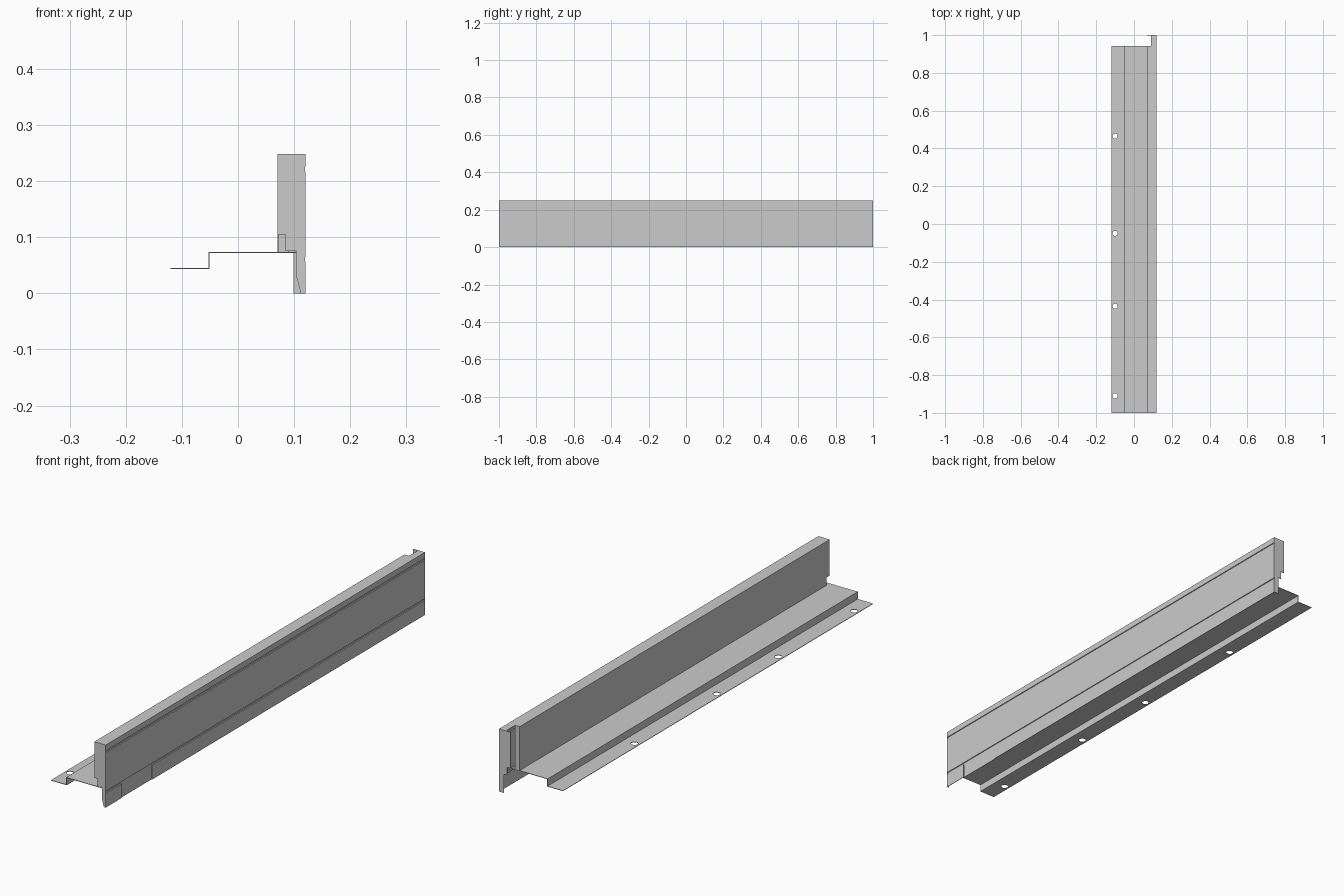
import bpy, bmesh
from mathutils import Vector

if "Cube" in bpy.data.objects:
    bpy.data.objects.remove(bpy.data.objects["Cube"])

T = 0.002  # sheet thickness


def make_object(name, bm):
    mesh = bpy.data.meshes.new(name)
    bm.to_mesh(mesh)
    bm.free()
    ob = bpy.data.objects.new(name, mesh)
    bpy.context.collection.objects.link(ob)
    return ob


def sheet(name, pts, y0, y1):
    """Open x/z profile swept along y, thickened inwards."""
    bm = bmesh.new()
    a = [bm.verts.new((x, y0, z)) for x, z in pts]
    b = [bm.verts.new((x, y1, z)) for x, z in pts]
    for i in range(len(pts) - 1):
        bm.faces.new((a[i], a[i + 1], b[i + 1], b[i]))
    ob = make_object(name, bm)
    mod = ob.modifiers.new("thickness", "SOLIDIFY")
    mod.thickness, mod.offset, mod.use_even_offset = T, -1, True
    return ob


def plate(name, pts, y0, y1):
    """Closed x/z outline extruded along y."""
    bm = bmesh.new()
    face = bm.faces.new([bm.verts.new((x, y0, z)) for x, z in pts])
    ext = bmesh.ops.extrude_face_region(bm, geom=[face])
    verts = [v for v in ext["geom"] if isinstance(v, bmesh.types.BMVert)]
    bmesh.ops.translate(bm, verts=verts, vec=Vector((0, y1 - y0, 0)))
    bmesh.ops.recalc_face_normals(bm, faces=bm.faces)
    return make_object(name, bm)


def box(name, x0, x1, y0, y1, z0, z1):
    return plate(name, [(x0, z0), (x1, z0), (x1, z1), (x0, z1)], y0, y1)


def cut(ob, cutter):
    cutter.hide_render = True
    cutter.display_type = "WIRE"
    mod = ob.modifiers.new("cut", "BOOLEAN")
    mod.operation, mod.solver, mod.object = "DIFFERENCE", "EXACT", cutter


# Stepped mounting flange with four screw holes
flange = sheet("mounting_flange",
               [(-0.12, 0.045), (-0.053, 0.045), (-0.053, 0.074), (0.104, 0.074)],
               -1, 0.942)
for y in (-0.91, -0.435, -0.05, 0.465):
    bm = bmesh.new()
    bmesh.ops.create_cone(bm, cap_ends=True, segments=24, radius1=0.0135,
                          radius2=0.0135, depth=0.04)
    hole = make_object("hole_cutter", bm)
    hole.location = (-0.1, y, 0.044)
    cut(flange, hole)


# Folded housing: back wall, top and front skin with two shallow grooves
def groove(z):
    return [(0.12, z + 0.004), (0.117, z + 0.003), (0.117, z - 0.003), (0.12, z - 0.004)]


housing = sheet("housing",
                [(0.07, 0.074), (0.07, 0.248), (0.12, 0.248)]
                + groove(0.221) + groove(0.061) + [(0.12, 0)], -1, 1)
cut(housing, box("end_notch_cutter", 0.05, 0.09, 0.942, 1.05, -0.05, 0.3))
cut(housing, box("corner_notch_cutter", 0.05, 0.085, -1.05, -0.98, 0.05, 0.105))
cut(housing, box("recess_cutter", 0.11, 0.13, -0.9, -0.71, -0.05, 0.058))

# Recessed panel near the front end
box("recess_panel", 0.115, 0.117, -0.9, -0.71, 0, 0.061)

# End plates, both with the lower inner corner notched
plate("front_end_plate",
      [(0.07, 0.105), (0.085, 0.105), (0.085, 0.075), (0.104, 0.075), (0.104, 0.03),
       (0.112, 0), (0.119, 0), (0.119, 0.247), (0.07, 0.247)], -1, -1 + T)
plate("back_end_plate",
      [(0.07, 0.105), (0.085, 0.105), (0.085, 0.073), (0.099, 0.073), (0.099, 0),
       (0.119, 0), (0.119, 0.248), (0.07, 0.248)], 0.997, 1)

# Inner return lip closing the body before the end slot
box("return_lip", 0.07, 0.09, 0.94, 0.942, 0.074, 0.247)
